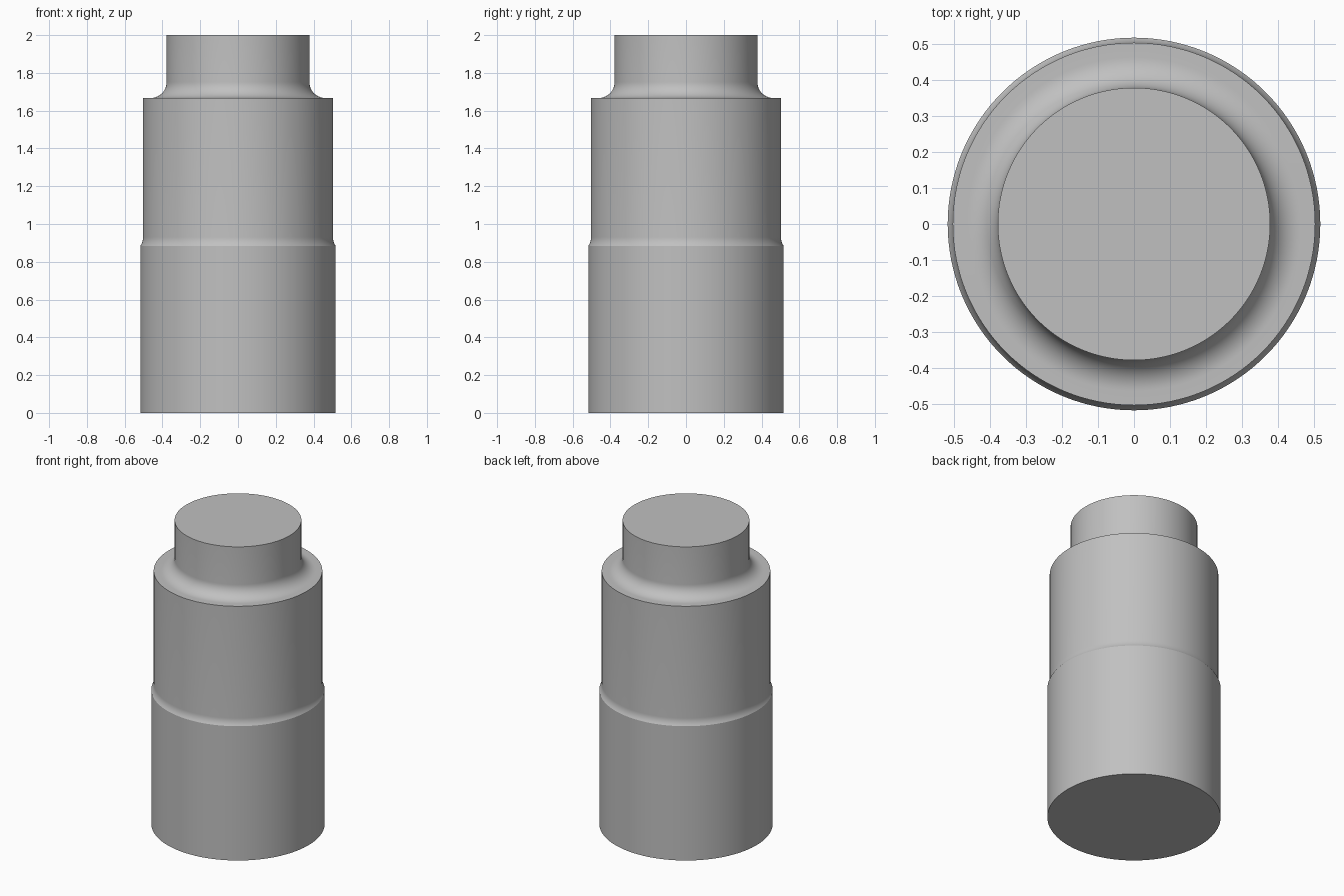
import bpy
import bmesh
from math import cos, sin, acos, pi, radians

cube = bpy.data.objects.get("Cube")
if cube:
    bpy.data.objects.remove(cube, do_unlink=True)

BASE_R, BODY_R, NECK_R = 0.517, 0.503, 0.378
BASE_TOP, BODY_TOP, TOP = 0.884, 1.667, 2.0
FILLET = 0.085
SEGMENTS = 128

grey = bpy.data.materials.new("plain grey")
grey.use_nodes = True
colour = (0.53, 0.53, 0.53, 1)
grey.diffuse_color = colour
grey.node_tree.nodes["Principled BSDF"].inputs["Base Color"].default_value = colour


def fillet(radius, end_z, sweep, steps):
    """Concave arc that ends tangent to a cylinder of the given radius."""
    angles = [sweep * (1 - i / steps) for i in range(steps + 1)]
    return [(radius + FILLET * (1 - cos(a)), end_z - FILLET * sin(a)) for a in angles]


# Half profile: base, small shoulder, body, rounded shelf, neck
sweep = acos(1 - (BASE_R - BODY_R) / FILLET)
profile = [(BASE_R, 0)]
profile += fillet(BODY_R, BASE_TOP + FILLET * sin(sweep), sweep, 6)
profile += [(BODY_R, BODY_TOP)]
profile += fillet(NECK_R, BODY_TOP + FILLET, pi / 2, 14)
profile += [(NECK_R, TOP)]

# Turn the profile into rings, bridge them and cap both ends
bm = bmesh.new()
turns = [2 * pi * i / SEGMENTS for i in range(SEGMENTS)]
rings = [[bm.verts.new((r * cos(t), r * sin(t), z)) for t in turns] for r, z in profile]
for low, high in zip(rings, rings[1:]):
    for i in range(SEGMENTS):
        j = (i + 1) % SEGMENTS
        bm.faces.new((low[i], low[j], high[j], high[i]))
bm.faces.new(rings[0][::-1])
bm.faces.new(rings[-1])
mesh = bpy.data.meshes.new("stepped_shaft")
bm.to_mesh(mesh)
bm.free()
mesh.materials.append(grey)

shaft = bpy.data.objects.new("stepped_shaft", mesh)
bpy.context.collection.objects.link(shaft)

# Smooth round walls with crisp steps
bpy.ops.object.select_all(action="DESELECT")
shaft.select_set(True)
bpy.context.view_layer.objects.active = shaft
bpy.ops.object.shade_smooth_by_angle(angle=radians(25))
